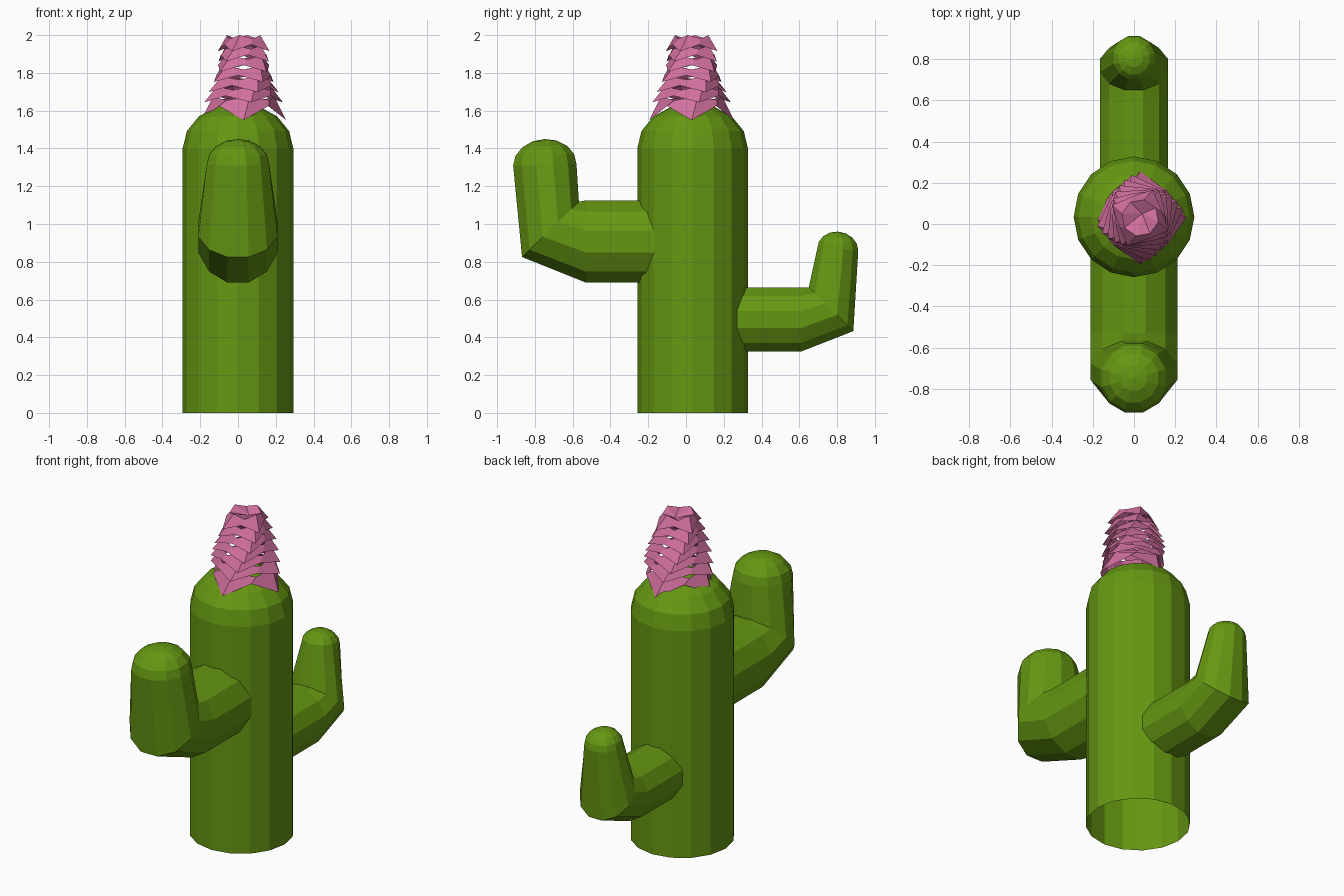
import bpy, bmesh, math
from mathutils import Vector

if "Cube" in bpy.data.objects:
    bpy.data.objects.remove(bpy.data.objects["Cube"])


def material(name, col):
    m = bpy.data.materials.new(name)
    m.diffuse_color = (*col, 1)
    m.use_nodes = True
    m.node_tree.nodes["Principled BSDF"].inputs["Base Color"].default_value = m.diffuse_color
    return m


green = material("cactus_green", (0.13, 0.31, 0.006))
pink = material("flower_pink", (0.64, 0.16, 0.34))


def finish(bm, name, mat):
    bmesh.ops.recalc_face_normals(bm, faces=bm.faces)
    me = bpy.data.meshes.new(name)
    bm.to_mesh(me)
    bm.free()
    ob = bpy.data.objects.new(name, me)
    bpy.context.collection.objects.link(ob)
    me.materials.append(mat)
    return ob


def domed_tube(name, rings, dome, sides, offset, steps=4):
    """Loft rings (low point, high point in YZ, half width in X), then cap with a dome."""
    stations = []
    k = math.cos(offset)
    for (y0, z0), (y1, z1), rx in rings:
        a, b = Vector((0, y0, z0)), Vector((0, y1, z1))
        stations.append(((a + b) / 2, (b - a) / 2 / k, rx / k if offset else rx))
    c, v, rx = stations[-1]
    for i in range(1, steps):
        t = i / steps * math.pi / 2
        s = math.cos(t)
        stations.append((c + Vector((0, 0, dome * math.sin(t))), v * s, rx * s))
    bm = bmesh.new()
    loops = []
    for c2, v2, r2 in stations:
        loop = []
        for i in range(sides):
            a = math.tau * i / sides + offset
            loop.append(bm.verts.new(c2 + v2 * math.sin(a) + Vector((r2 * math.cos(a), 0, 0))))
        loops.append(loop)
    for lo, hi in zip(loops, loops[1:]):
        for i in range(sides):
            j = (i + 1) % sides
            bm.faces.new((lo[i], lo[j], hi[j], hi[i]))
    tip = bm.verts.new(c + Vector((0, 0, dome)))
    for i in range(sides):
        bm.faces.new((loops[-1][i], loops[-1][(i + 1) % sides], tip))
    return finish(bm, name, green)


# trunk, open at the bottom
domed_tube("trunk", [((-0.258, 0), (0.328, 0), 0.293),
                     ((-0.258, 1.4), (0.328, 1.4), 0.293)], 0.24, 16, 0)

# arms: horizontal piece, mitred elbow, tapered upright with a dome
off = math.pi / 12
domed_tube("front_arm", [((-0.12, 0.69), (-0.12, 1.125), 0.21),
                         ((-0.53, 0.69), (-0.53, 1.125), 0.21),
                         ((-0.868, 0.825), (-0.567, 1.118), 0.21),
                         ((-0.915, 1.31), (-0.58, 1.32), 0.165)], 0.135, 12, off)
domed_tube("back_arm", [((0.22, 0.325), (0.22, 0.665), 0.166),
                        ((0.61, 0.325), (0.61, 0.665), 0.166),
                        ((0.886, 0.433), (0.65, 0.665), 0.166),
                        ((0.912, 0.86), (0.695, 0.87), 0.107)], 0.095, 12, off)

# flower: stacked jagged skirts of petals, each turned a little, with a dished top
bm = bmesh.new()
LAYERS, N = 7, 8
for k in range(LAYERS):
    f = k / (LAYERS - 1)
    z = 1.61 + 0.325 * f
    r = 0.20 - 0.075 * f
    turn = math.radians(11) * k
    top, rim = [], []
    for i in range(N):
        a = math.tau * i / N + turn
        tip = i % 2 == 0
        ro = r + (0.025 if tip else -0.015)
        zo = z - ((0.06 if k == 0 else 0.02) if tip else -0.015)
        ri = r - 0.035
        zi = z + 0.055
        top.append(bm.verts.new((0.03 + ri * math.cos(a + 0.2), 0.03 + ri * math.sin(a + 0.2),
                                 zi + (0.01 if tip else -0.01))))
        rim.append(bm.verts.new((0.03 + ro * math.cos(a), 0.03 + ro * math.sin(a), zo)))
    for i in range(N):
        j = (i + 1) % N
        bm.faces.new((rim[i], rim[j], top[j], top[i]))
    if k == LAYERS - 1:
        mid = bm.verts.new((0.04, 0.05, 1.96))
        for i in range(N):
            bm.faces.new((top[i], top[(i + 1) % N], mid))
finish(bm, "flower", pink)
